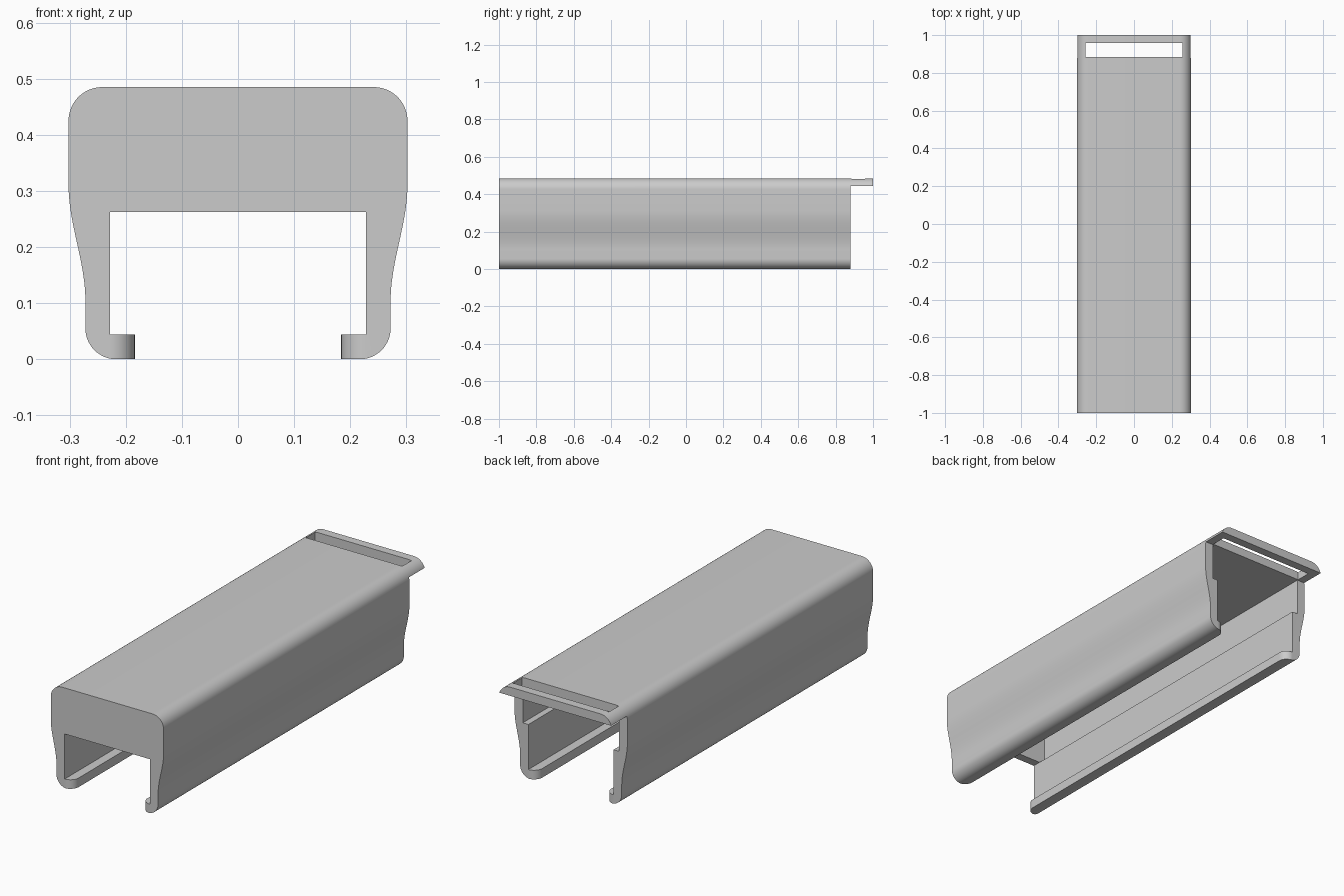
import bpy, bmesh
from math import sin, cos, pi, radians

if "Cube" in bpy.data.objects:
    bpy.data.objects.remove(bpy.data.objects["Cube"], do_unlink=True)

WALL = 0.042            # common wall thickness
HEIGHT = 0.485
BODY_END = 0.88         # rear end of the channel; the lip runs on to y = 1
LEDGE = 0.262           # height of the inner step
LIP_X, INNER_X, WIDE_X = 0.184, 0.228, 0.258

grey = bpy.data.materials.new("Plain grey")
grey.use_nodes = True
grey.diffuse_color = (0.6, 0.6, 0.6, 1)
grey.node_tree.nodes["Principled BSDF"].inputs["Base Color"].default_value = (0.6, 0.6, 0.6, 1)


def prism(name, points, direction):
    """Extrude a closed 3D outline along a direction."""
    bm = bmesh.new()
    face = bm.faces.new([bm.verts.new(p) for p in points])
    moved = bmesh.ops.extrude_face_region(bm, geom=[face])["geom"]
    bmesh.ops.translate(bm, vec=direction,
                        verts=[v for v in moved if isinstance(v, bmesh.types.BMVert)])
    bmesh.ops.recalc_face_normals(bm, faces=bm.faces)
    mesh = bpy.data.meshes.new(name)
    bm.to_mesh(mesh)
    bm.free()
    mesh.materials.append(grey)
    obj = bpy.data.objects.new(name, mesh)
    bpy.context.collection.objects.link(obj)
    return obj


def box(name, x, y0, y1, z0, z1):
    return prism(name, [(-x, y0, z0), (x, y0, z0), (x, y1, z0), (-x, y1, z0)], (0, 0, z1 - z0))


def arc(cx, cy, r, start, end, n=14):
    angles = [radians(start + (end - start) * i / n) for i in range(n + 1)]
    return [(cx + r * cos(a), cy + r * sin(a)) for a in angles]


def mirrored(half):
    return half + [(-x, v) for x, v in reversed(half)]


# Outer cross-section: rounded foot, S-curved flank, rounded shoulder
half = arc(0.217, 0.055, 0.055, -90, 0)
for i in range(21):
    t = i / 20
    half.append((0.272 + 0.03 * t * t * (3 - 2 * t), 0.105 + 0.205 * t))
half += arc(0.242, HEIGHT - 0.06, 0.06, 0, 90)
body = prism("channel_body", [(x, -1, z) for x, z in mirrored(half)], (0, 2, 0))

# Bottom opening, flaring at both ends to round the lip corners
r = INNER_X - LIP_X
plan = [(INNER_X, -1.1)] + arc(INNER_X, -1 + r, r, 270, 180)
plan += arc(INNER_X, BODY_END - r, r, 180, 90) + [(INNER_X, 1.1)]

cutters = [
    box("rear_cut", 0.5, BODY_END, 1.2, -0.1, HEIGHT - WALL),
    prism("bottom_opening", [(x, y, -0.1) for x, y in mirrored(plan)], (0, 0, 0.2)),
    box("lower_tunnel", INNER_X, -1.2, 1.2, 0.044, LEDGE),
    box("upper_cavity", WIDE_X, -1 + WALL, 1.2, LEDGE, HEIGHT - WALL),
    box("end_slot", WIDE_X, BODY_END + 0.005, 1 - WALL, 0.4, 0.6),
]

bpy.ops.object.select_all(action='DESELECT')
bpy.context.view_layer.objects.active = body
body.select_set(True)
for cutter in cutters:
    cutter.hide_render = True
    mod = body.modifiers.new(cutter.name, 'BOOLEAN')
    mod.operation = 'DIFFERENCE'
    mod.solver = 'EXACT'
    mod.object = cutter
    bpy.ops.object.modifier_apply(modifier=mod.name)
    bpy.data.objects.remove(cutter, do_unlink=True)

bpy.ops.object.shade_smooth_by_angle(angle=radians(30))
